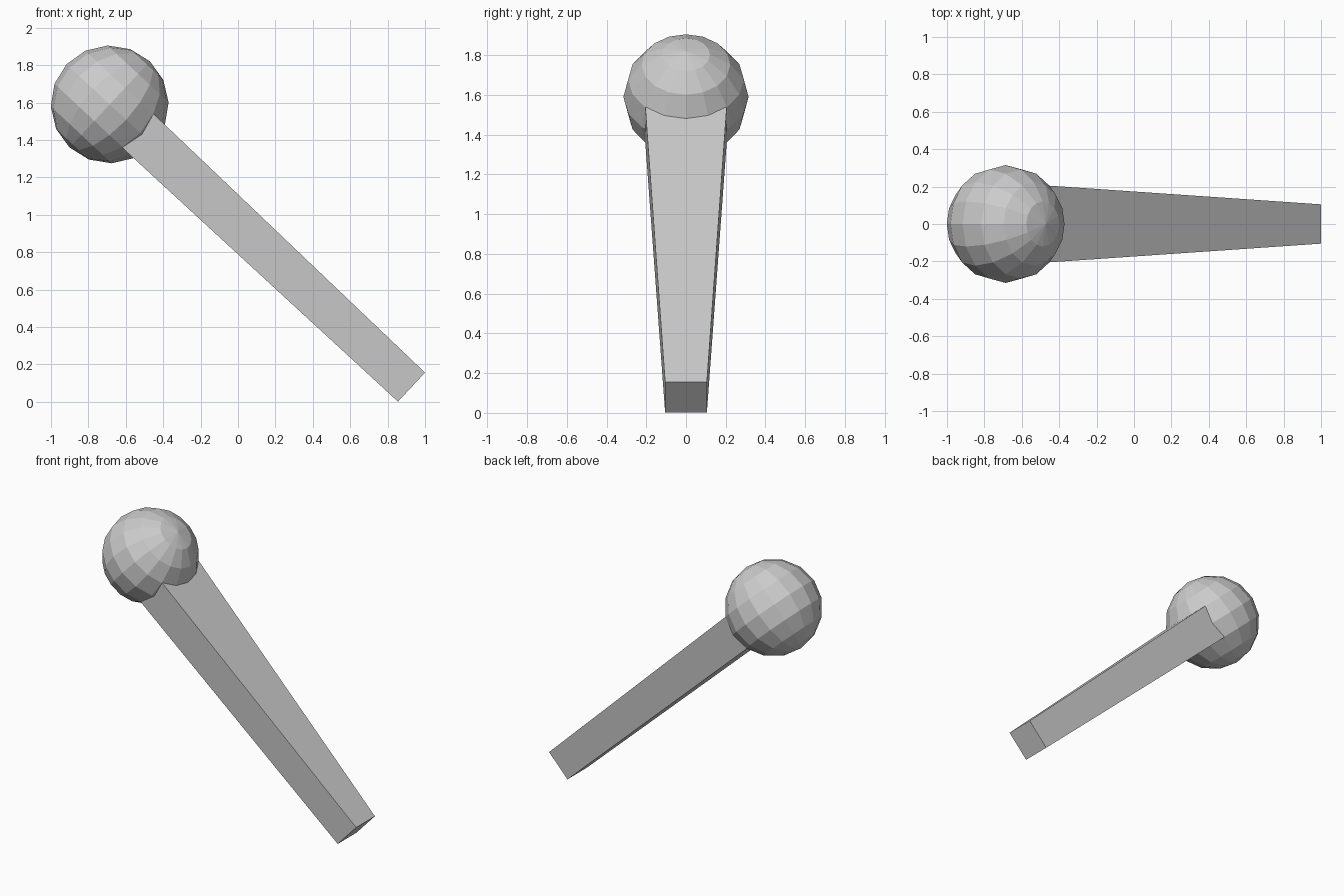
import bpy, bmesh
from math import radians

if "Cube" in bpy.data.objects:
    bpy.data.objects.remove(bpy.data.objects["Cube"])

CENTRE = (-0.686, 0, 1.59)    # middle of the ball, where the bar is rooted
TILT = (0, radians(43), 0)    # bar slopes down towards +x


def add_part(name, bm):
    bmesh.ops.recalc_face_normals(bm, faces=bm.faces)
    mesh = bpy.data.meshes.new(name)
    bm.to_mesh(mesh)
    bm.free()
    obj = bpy.data.objects.new(name, mesh)
    obj.location = CENTRE
    obj.rotation_euler = TILT
    bpy.context.collection.objects.link(obj)
    return obj


# Faceted ball, poles square to the bar
bm = bmesh.new()
bmesh.ops.create_uvsphere(bm, u_segments=16, v_segments=8, radius=0.315)
add_part("ball", bm)

# Tapered bar running from inside the ball to the foot
bm = bmesh.new()
bmesh.ops.create_cube(bm, size=2)
for v in bm.verts:
    far = v.co.x > 0
    v.co.x = 2.211 if far else 0.0
    v.co.y *= 0.105 if far else 0.215
    v.co.z *= 0.106 if far else 0.125
    if far:
        v.co.z -= 0.005
add_part("bar", bm)
